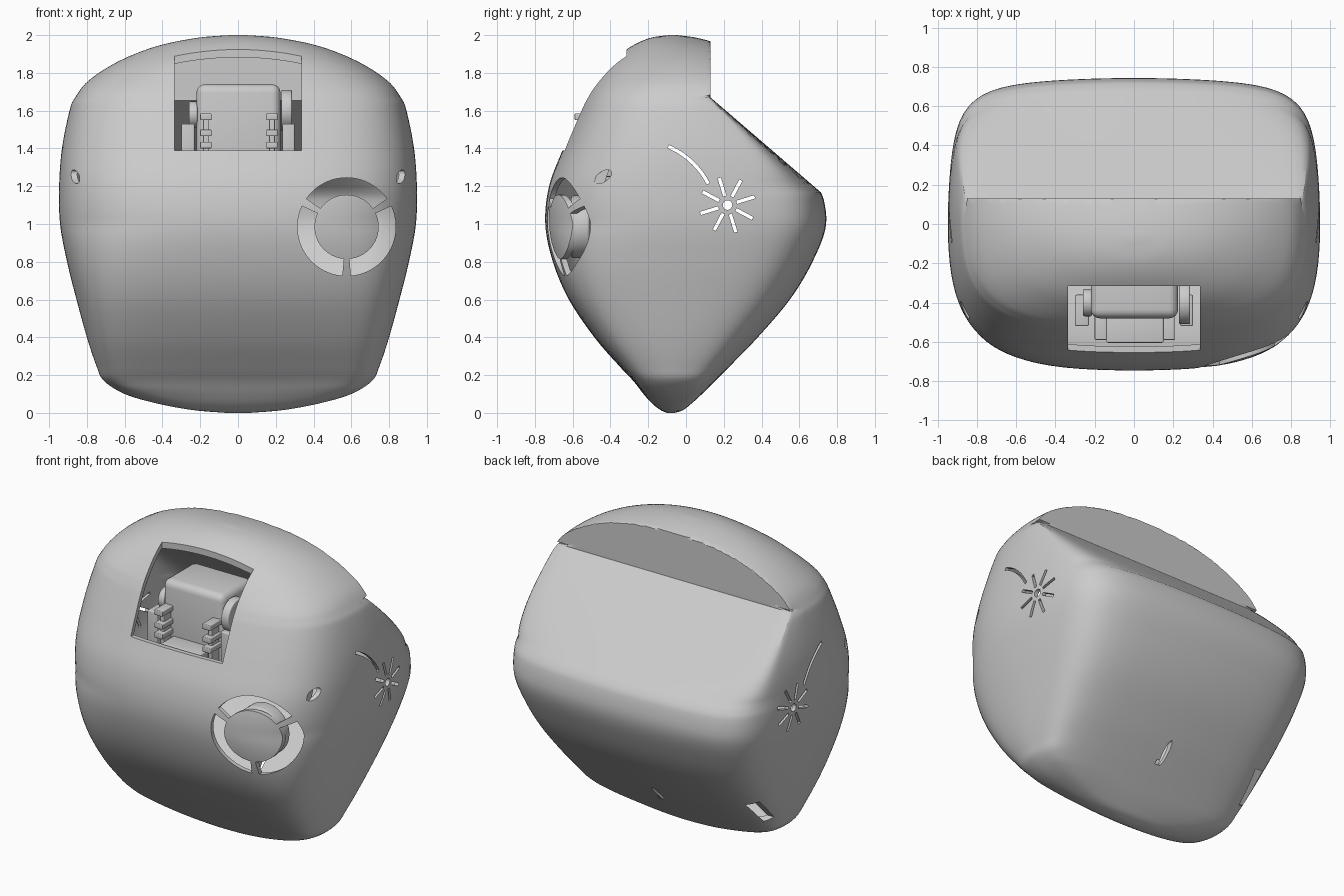
import bpy, bmesh, math

cube = bpy.data.objects.get("Cube")
if cube:
    bpy.data.objects.remove(cube, do_unlink=True)

GREY = (0.6, 0.6, 0.6, 1.0)
mat = bpy.data.materials.new("plain grey")
mat.use_nodes = True
mat.diffuse_color = GREY
mat.node_tree.nodes["Principled BSDF"].inputs["Base Color"].default_value = GREY


def finish(bm, name):
    bmesh.ops.recalc_face_normals(bm, faces=bm.faces[:])
    mesh = bpy.data.meshes.new(name)
    bm.to_mesh(mesh)
    bm.free()
    mesh.materials.append(mat)
    ob = bpy.data.objects.new(name, mesh)
    bpy.context.scene.collection.objects.link(ob)
    return ob


def activate(ob):
    bpy.ops.object.select_all(action="DESELECT")
    ob.select_set(True)
    bpy.context.view_layer.objects.active = ob


def smooth(ob, angle=30):
    activate(ob)
    bpy.ops.object.shade_smooth_by_angle(angle=math.radians(angle))


def add_prism(bm, pts, a, b, axis):
    """Extrude a 2D outline (y,z along x, or x,z along y) from a to b."""
    def place(p, d):
        return (d, p[0], p[1]) if axis == "x" else (p[0], d, p[1])
    lo = [bm.verts.new(place(p, a)) for p in pts]
    hi = [bm.verts.new(place(p, b)) for p in pts]
    bm.faces.new(lo)
    bm.faces.new(hi[::-1])
    for i in range(len(pts)):
        j = (i + 1) % len(pts)
        bm.faces.new((lo[i], lo[j], hi[j], hi[i]))


def prisms(name, items):
    bm = bmesh.new()
    for item in items:
        add_prism(bm, *item)
    return finish(bm, name)


def ellipse(cx, cy, rx, ry, tilt=0, n=32):
    t = math.radians(tilt)
    out = []
    for i in range(n):
        a = math.tau * i / n
        u, v = rx * math.cos(a), ry * math.sin(a)
        out.append((cx + u * math.cos(t) - v * math.sin(t), cy + u * math.sin(t) + v * math.cos(t)))
    return out


def bar(cx, cy, angle, r0, r1, w):
    """Rectangle lying along a ray from a centre."""
    c, s = math.cos(angle), math.sin(angle)
    return [(cx + r * c - k * s, cy + r * s + k * c)
            for r, k in ((r0, -w), (r1, -w), (r1, w), (r0, w))]


def band(cx, cy, r0, r1, a0, a1, n=20):
    """Sector of a ring."""
    angles = [math.radians(a0 + (a1 - a0) * i / n) for i in range(n + 1)]
    outer = [(cx + r1 * math.cos(a), cy + r1 * math.sin(a)) for a in angles]
    inner = [(cx + r0 * math.cos(a), cy + r0 * math.sin(a)) for a in reversed(angles)]
    return outer + inner


def cut(ob, cutter):
    mod = ob.modifiers.new("cut", "BOOLEAN")
    mod.operation = "DIFFERENCE"
    mod.solver = "EXACT"
    mod.object = cutter
    activate(ob)
    bpy.ops.object.modifier_apply(modifier=mod.name)
    bpy.data.objects.remove(cutter, do_unlink=True)


# Shell levels: height, half width, front y, back y (before the rear step)
LEVELS = [
    (0.00, 0.06, -0.10, -0.06), (0.015, 0.24, -0.135, -0.015), (0.05, 0.43, -0.18, 0.03),
    (0.10, 0.60, -0.225, 0.085), (0.17, 0.71, -0.28, 0.155), (0.25, 0.75, -0.355, 0.235),
    (0.40, 0.80, -0.485, 0.38), (0.60, 0.855, -0.62, 0.55), (0.80, 0.905, -0.705, 0.67),
    (1.00, 0.942, -0.745, 0.742), (1.20, 0.947, -0.725, 0.715), (1.40, 0.932, -0.65, 0.68),
    (1.60, 0.892, -0.565, 0.61), (1.67, 0.862, -0.53, 0.56), (1.76, 0.79, -0.475, 0.49),
    (1.86, 0.635, -0.395, 0.37), (1.94, 0.435, -0.29, 0.22), (1.985, 0.22, -0.19, 0.06),
    (2.00, 0.04, -0.09, -0.05)]
STEP_Y, STEP_Z, DECK_SLOPE = 0.13, 1.67, 0.86


def catmull(p0, p1, p2, p3, t):
    return [0.5 * (2 * b + (c - a) * t + (2 * a - 5 * b + 4 * c - d) * t * t
                   + (3 * b - a - 3 * c + d) * t ** 3) for a, b, c, d in zip(p0, p1, p2, p3)]


def ramp(z, z0, z1, a, b):
    t = max(0.0, min(1.0, (z - z0) / (z1 - z0)))
    return a + (b - a) * t


def unit_radius(c, s, m, side, face):
    """Radius of a rounded box with bowed sides; m sets the corner tightness."""
    lo, hi = 0.0, 2.0
    for _ in range(22):
        r = (lo + hi) / 2
        x, y = abs(r * c), abs(r * s)
        if (x + side * y * y) ** m + (y + face * x * x) ** m > 1:
            hi = r
        else:
            lo = r
    return lo


def shell(name, inset=0.0, segs=144, steps=6):
    rows = []
    last = len(LEVELS) - 1
    for i in range(last):
        quad = [LEVELS[max(0, min(last, i + k))] for k in (-1, 0, 1, 2)]
        rows += [catmull(*quad, s / steps) for s in range(steps)]
    rows.append(LEVELS[last])
    bm = bmesh.new()
    rings = []
    for z, hx, yf, yb in rows:
        yc = (yf + yb) / 2
        limit = STEP_Y - inset
        # Corners: tight low at the front, softer above; bowed low at the back
        front_form = (ramp(z, 0.2, 1.0, 12, 5), 0.13, 0.10)
        back_form = (8, 0.085, ramp(z, 0.2, 1.0, 0.16, 0.09))
        # Below the step the back follows the sloping deck
        if z <= STEP_Z + 0.001:
            yb = min(yb, STEP_Y + (STEP_Z - z) / DECK_SLOPE)
            limit = yb
            if z > 1.2:
                back_form = [ramp(z, 1.2, STEP_Z, *ab) for ab in ((8, 30), (0.085, 0.02), (0.09, 0.01))]
        hx = max(hx - inset, 0.01)
        front, back = max(yc - yf - inset, 0.005), max(yb - yc - inset, 0.005)
        # Sections turn elliptical towards the crown and the keel
        boxy = max(0.0, min(1.0, 0.35 + z / 0.2, (2 - z) / 0.3))
        zz = 1 + (z - 1) * (1 - inset)
        ring = []
        for k in range(segs):
            a = math.tau * k / segs
            c, s = math.cos(a), math.sin(a)
            r = 1 + (unit_radius(c, s, *(front_form if s < 0 else back_form)) - 1) * boxy
            y = yc + (front if s < 0 else back) * r * s
            ring.append(bm.verts.new((hx * r * c, min(y, limit), zz)))
        rings.append(ring)
    for lo, hi in zip(rings, rings[1:]):
        for k in range(segs):
            j = (k + 1) % segs
            bm.faces.new((lo[k], lo[j], hi[j], hi[k]))
    bm.faces.new(rings[0])
    bm.faces.new(rings[-1])
    return finish(bm, name)


# Hollow body
body = shell("body_shell")
cut(body, shell("cavity", 0.026))

# Front window
cut(body, prisms("window_cutter", [([(-1, 1.39), (-0.315, 1.39), (-0.315, 2.2), (-1, 2.2)], -0.335, 0.335, "x")]))

# Round vent with three spokes
VX, VZ = 0.575, 0.985
cut(body, prisms("vent_cutter", [
    (band(VX, VZ, 0.17, 0.26, a + 5, a + 115), -1.0, -0.35, "y") for a in (30, 150, 270)]))

# Side sunbursts and curved slots, through both sides
SY, SZ = 0.22, 1.10
burst = [(bar(SY, SZ, math.radians(17 + 45 * k), 0.05, 0.15, 0.009), -1.2, 1.2, "x") for k in range(8)]
burst.append((ellipse(SY, SZ, 0.025, 0.025), -1.2, 1.2, "x"))
burst.append((band(-0.26, 1.02, 0.415, 0.433, 27, 67), -1.2, 1.2, "x"))
cut(body, prisms("burst_cutter", burst))

# Lens-shaped recesses, and the rear slots
holes = [(ellipse(-0.44, 1.25, 0.052, 0.027, 33), a, b, "x") for a, b in ((0.84, 1.1), (-1.1, -0.84))]
holes.append((bar(0.235, 0.36, math.radians(45), -0.12, 0.12, 0.022), -1.1, -0.6, "x"))
holes.append((ellipse(0.0, 0.31, 0.018, 0.06), 0.05, 1.0, "y"))
cut(body, prisms("hole_cutter", holes))
smooth(body)


def rounded(name, items, bevel):
    ob = prisms(name, items)
    mod = ob.modifiers.new("bevel", "BEVEL")
    mod.width = bevel
    mod.segments = 4
    mod.limit_method = "ANGLE"
    mod.angle_limit = math.radians(40)
    activate(ob)
    bpy.ops.object.modifier_apply(modifier=mod.name)
    smooth(ob)


def box(x0, x1, y0, y1, z0, z1):
    return ([(y0, z0), (y1, z0), (y1, z1), (y0, z1)], x0, x1, "x")


# Vent hub behind the cap
rounded("vent_hub", [(ellipse(VX, VZ, 0.165, 0.165, n=64), -0.61, -0.51, "y")], 0.015)

# Mechanism behind the window
rounded("mechanism_block", [box(-0.22, 0.225, -0.48, -0.15, 1.2, 1.74)], 0.045)
rounded("mechanism_tray", [box(-0.14, 0.15, -0.605, -0.46, 1.3, 1.385)], 0.008)
fins = []
for x0, x1 in ((-0.20, -0.14), (0.15, 0.21)):
    fins += [box(x0, x1, -0.59, -0.45, z, z + 0.035) for z in (1.40, 1.465, 1.55)]
    fins.append(box(x0 + 0.015, x1 - 0.015, -0.55, -0.46, 1.3, 1.56))
rounded("side_fins", fins, 0.005)
rounded("side_brackets", [box(-0.30, -0.23, -0.52, -0.36, 1.25, 1.53),
                          box(0.235, 0.30, -0.52, -0.36, 1.25, 1.53)], 0.008)
rounded("side_wheels", [(ellipse(-0.40, 1.60, 0.11, 0.11), 0.23, 0.285, "x"),
                        (ellipse(-0.40, 1.58, 0.07, 0.07), -0.26, -0.215, "x")], 0.008)
